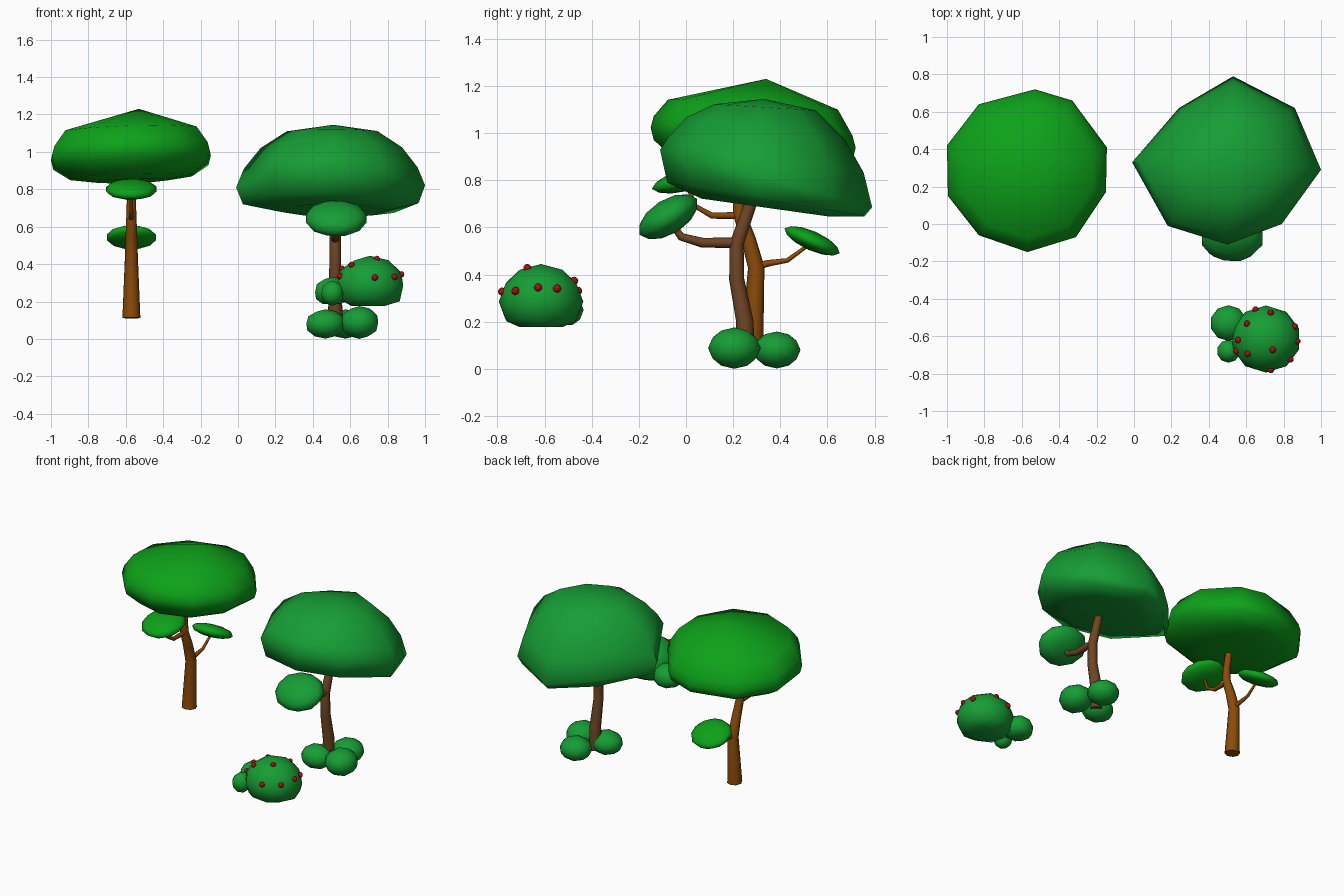
import bpy, bmesh, math
from mathutils import Vector, Matrix

if "Cube" in bpy.data.objects:
    bpy.data.objects.remove(bpy.data.objects["Cube"])


def material(name, rgb):
    m = bpy.data.materials.new(name)
    m.diffuse_color = (*rgb, 1)
    m.use_nodes = True
    m.node_tree.nodes["Principled BSDF"].inputs["Base Color"].default_value = m.diffuse_color
    return m


LEAF_A = material("bright_leaf", (0.004, 0.36, 0.01))
LEAF_B = material("deep_leaf", (0.008, 0.34, 0.035))
BARK_A = material("orange_bark", (0.26, 0.07, 0.003))
BARK_B = material("brown_bark", (0.16, 0.06, 0.018))
BERRY = material("berry_red", (0.38, 0.005, 0.005))


def finish(ob, mat, angle=60):
    ob.data.materials.clear()
    ob.data.materials.append(mat)
    bpy.ops.object.select_all(action='DESELECT')
    ob.select_set(True)
    bpy.context.view_layer.objects.active = ob
    bpy.ops.object.shade_smooth_by_angle(angle=math.radians(angle))
    return ob


def from_bmesh(name, bm, mat):
    bmesh.ops.recalc_face_normals(bm, faces=bm.faces)
    me = bpy.data.meshes.new(name)
    bm.to_mesh(me)
    bm.free()
    ob = bpy.data.objects.new(name, me)
    bpy.context.collection.objects.link(ob)
    return finish(ob, mat)


def canopy(name, centre, outline, layers, bottom, top, x_tilt, mat):
    """Stack copies of a plan outline as (scale, height, y tilt), closed by two apexes."""
    bm = bmesh.new()
    cx, cy, cz = centre
    n = len(outline)
    rings = []
    for s, dz, y_tilt in layers:
        rings.append([bm.verts.new((cx + (x - cx) * s, cy + (y - cy) * s,
                                    cz + dz + x_tilt * (x - cx) * s + y_tilt * (y - cy) * s))
                      for x, y in outline])
    for a, b in zip(rings, rings[1:]):
        for i in range(n):
            j = (i + 1) % n
            bm.faces.new((a[i], a[j], b[j], b[i]))
    for ring, offset in ((rings[0], bottom), (rings[-1], top)):
        tip = bm.verts.new(Vector(centre) + Vector(offset))
        for i in range(n):
            bm.faces.new((ring[i], ring[(i + 1) % n], tip))
    return from_bmesh(name, bm, mat)


def clump(name, centre, radii, mat, tilt=0, floor=-1.1):
    """Low-poly leaf ball; floor flattens the underside (unit-sphere height)."""
    bm = bmesh.new()
    bmesh.ops.create_icosphere(bm, subdivisions=2, radius=1.03)
    for v in bm.verts:
        v.co.z = max(v.co.z, floor)
    bm.transform(Matrix.Translation(centre) @ Matrix.Rotation(math.radians(tilt), 4, 'X')
                 @ Matrix.Diagonal((*radii, 1)))
    return from_bmesh(name, bm, mat)


def limb(name, points, mat):
    """Tapered eight-sided branch through (x, y, z, radius) points."""
    cu = bpy.data.curves.new(name, 'CURVE')
    cu.dimensions = '3D'
    cu.bevel_depth = 1
    cu.bevel_resolution = 2
    cu.use_fill_caps = True
    sp = cu.splines.new('POLY')
    sp.points.add(len(points) - 1)
    for p, (x, y, z, r) in zip(sp.points, points):
        p.co = (x, y, z, 1)
        p.radius = r
    ob = bpy.data.objects.new(name, cu)
    bpy.context.collection.objects.link(ob)
    bpy.ops.object.select_all(action='DESELECT')
    ob.select_set(True)
    bpy.context.view_layer.objects.active = ob
    bpy.ops.object.convert(target='MESH')
    return finish(bpy.context.view_layer.objects.active, mat)


# Left tree: trunk, two side branches, canopy and leaf clumps
limb("left_trunk", [(-.57, .28, .112, .048), (-.57, .298, .43, .035), (-.57, .265, .55, .031),
                    (-.57, .225, .66, .027), (-.57, .225, .74, .024), (-.57, .26, .92, .02)], BARK_A)
limb("left_back_branch", [(-.57, .28, .43, .018), (-.57, .35, .448, .014), (-.57, .43, .46, .01),
                          (-.57, .54, .54, .007)], BARK_A)
limb("left_front_branch", [(-.57, .23, .65, .016), (-.57, .11, .65, .013), (-.57, .04, .69, .01),
                           (-.57, 0, .79, .008)], BARK_A)
canopy("left_canopy", (-.57, .28, .97),
       [(-1, .42), (-.83, .64), (-.53, .72), (-.33, .66), (-.145, .41), (-.15, .17),
        (-.31, -.07), (-.57, -.15), (-.83, -.06), (-.995, .15)],
       [(.45, -.125, -.06), (.76, -.105, -.06), (.97, -.04, -.1), (1, .01, -.1),
        (.97, .06, -.1), (.83, .15, -.06)],
       (0, 0, -.125), (.04, .06, .26), .03, LEAF_A)
clump("left_front_clump", (-.57, 0, .80), (.138, .145, .045), LEAF_A, 14)
clump("left_back_clump", (-.57, .535, .543), (.133, .125, .04), LEAF_A, -24)

# Right tree: trunk, branch, canopy, leaf clump
limb("right_trunk", [(.52, .25, .04, .04), (.52, .25, .2, .037), (.52, .215, .38, .032),
                     (.52, .215, .53, .03), (.52, .26, .66, .027), (.52, .31, .8, .022)], BARK_B)
limb("right_branch", [(.52, .215, .535, .022), (.52, .07, .535, .021), (.52, -.02, .56, .017),
                      (.52, -.08, .64, .012)], BARK_B)
canopy("right_canopy", (.51, .33, .80),
       [(-.01, .33), (.24, .62), (.53, .79), (.86, .62), (1, .29), (.79, 0), (.5, -.11), (.18, -.01)],
       [(.6, -.115, -.14), (.93, -.08, -.17), (1, .01, -.27), (.92, .11, -.18),
        (.75, .22, -.14), (.48, .31, -.06)],
       (0, 0, -.11), (0, 0, .345), 0, LEAF_B)
clump("right_tree_clump", (.525, -.075, .645), (.165, .14, .072), LEAF_B, 32)

# Shrubs around the right trunk
for i, (c, r) in enumerate([((.65, .205, .088), (.102, .108, .085)),
                            ((.468, .2, .08), (.105, .095, .076)),
                            ((.575, .385, .08), (.102, .098, .076))]):
    clump(f"base_shrub_{i + 1}", c, r, LEAF_B)

# Berry bush with two smaller shrubs
BUSH = Vector((.705, -.615, .285))
RADII = Vector((.182, .174, .155))
clump("berry_bush", BUSH, RADII, LEAF_B, floor=-.7)
clump("side_shrub_large", (.505, -.53, .25), (.095, .093, .08), LEAF_B, floor=-.8)
clump("side_shrub_small", (.505, -.68, .245), (.06, .06, .065), LEAF_B)

# Berries sit on the bush surface
berries = [(.60, -.70, .405), (.74, -.67, .42), (.82, -.71, .325), (.845, -.625, .335),
           (.83, -.56, .33), (.73, -.48, .37), (.73, -.77, .325), (.545, -.68, .335),
           (.565, -.62, .37), (.60, -.53, .395), (.65, -.46, .33)]
for i, p in enumerate(berries):
    d = Vector(p) - BUSH
    unit = Vector((d.x / RADII.x, d.y / RADII.y, d.z / RADII.z)).normalized()
    spot = BUSH + Vector((unit.x * RADII.x, unit.y * RADII.y, unit.z * RADII.z))
    clump(f"berry_{i + 1}", spot, (.017, .017, .017), BERRY)
